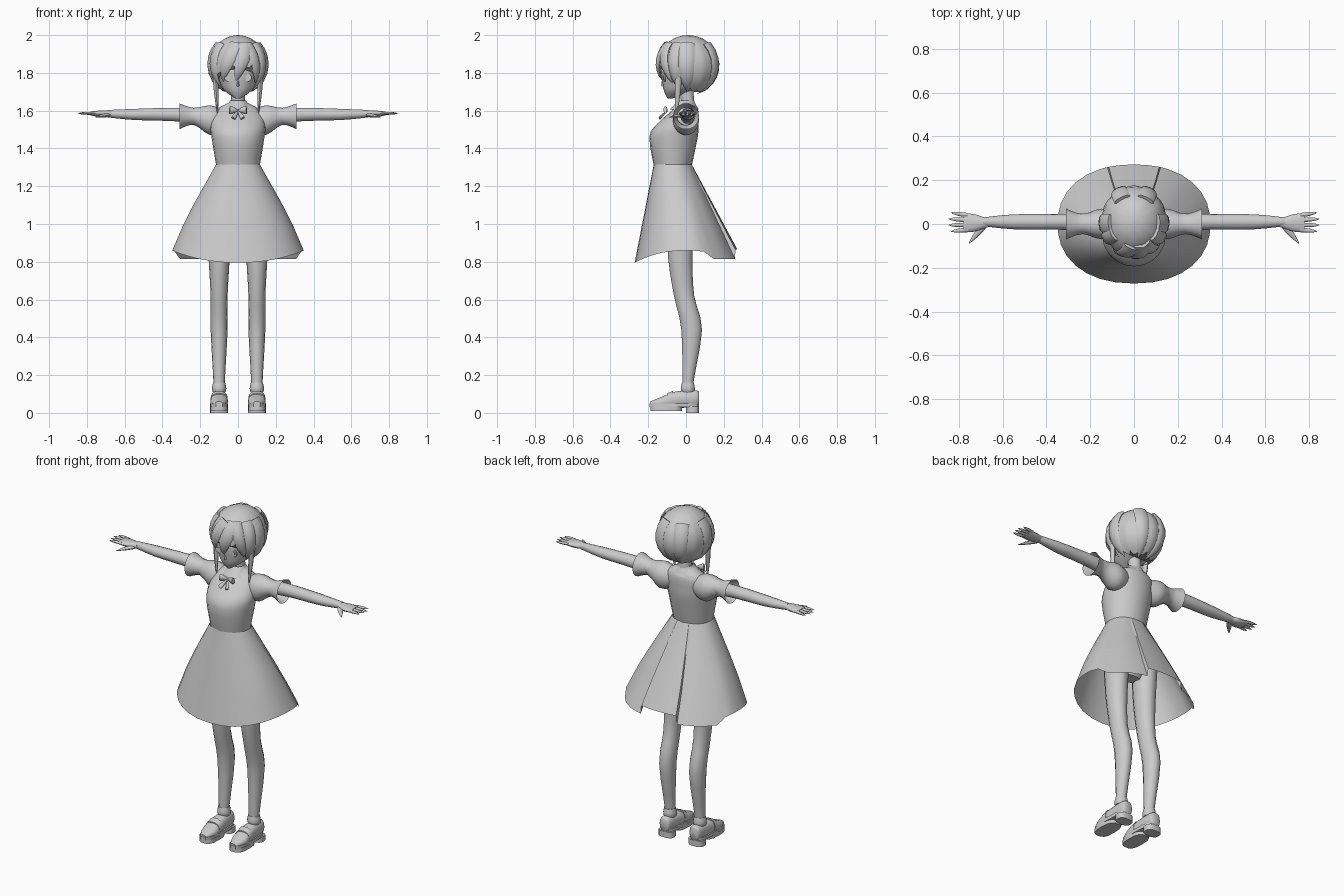
import bpy
import bmesh
from math import sin, cos, pi, radians, copysign
from mathutils import Vector

cube = bpy.data.objects.get("Cube")
if cube:
    bpy.data.objects.remove(cube)

# One shared flat colour
GREY = (.6, .6, .6, 1)
grey_material = bpy.data.materials.new("light_grey")
grey_material.use_nodes = True
grey_material.diffuse_color = GREY
shader = grey_material.node_tree.nodes["Principled BSDF"]
shader.inputs["Base Color"].default_value = GREY


def rounded(value, power):
    return copysign(abs(value) ** power, value)


def skin(name, rows, closed=True, capped=False, mirror=False, sharp=45):
    """Cover rows of points with quads and make a smooth-shaded object."""
    bm = bmesh.new()
    rings = [[bm.verts.new(point) for point in row] for row in rows]
    for low, high in zip(rings, rings[1:]):
        for i in range(len(low) if closed else len(low) - 1):
            j = (i + 1) % len(low)
            bm.faces.new((low[i], low[j], high[j], high[i]))
    if capped:
        bm.faces.new(rings[0])
        bm.faces.new(rings[-1])
    bmesh.ops.recalc_face_normals(bm, faces=bm.faces)
    mesh = bpy.data.meshes.new(name)
    bm.to_mesh(mesh)
    bm.free()
    mesh.materials.append(grey_material)
    mesh.shade_smooth()
    mesh.set_sharp_from_angle(angle=radians(sharp))
    obj = bpy.data.objects.new(name, mesh)
    bpy.context.collection.objects.link(obj)
    if mirror:
        obj.modifiers.new("mirror", "MIRROR")


def smooth_keys(keys, steps):
    """Fill in between key sections with a spline."""
    keys = [Vector((*key[:3], key[-1])) for key in keys]
    for i in range(len(keys) - 1):
        start, end = keys[i], keys[i + 1]
        leave = (end - keys[max(i - 1, 0)]) / 2
        arrive = (keys[min(i + 2, len(keys) - 1)] - start) / 2
        for step in range(steps):
            t = step / steps
            ease = t * t * (3 - 2 * t)
            yield (start.lerp(end, ease) + leave * t * (1 - t) ** 2
                   - arrive * t * t * (1 - t))
    yield keys[-1]


def loft(name, axis, keys, side=0, sides=14, steps=3, power=1, capped=True, mirror=False):
    """Key sections: position on axis, centre, radius, optional second radius."""
    rows = []
    for position, centre, wide, deep in smooth_keys(keys, steps):
        row = []
        for i in range(sides):
            angle = 2 * pi * i / sides
            u = side + wide * rounded(cos(angle), power)
            v = centre + deep * rounded(sin(angle), power)
            row.append({"x": (position, u, v), "y": (u, position, v), "z": (u, v, position)}[axis])
        rows.append(row)
    skin(name, rows, capped=capped, mirror=mirror)


def strand(name, path, up, width, depth, taper=2, mirror=False):
    """Flattened tube along a path that narrows to its tip."""
    path = [Vector(point) for point in path]
    rows = []
    for i, point in enumerate(path):
        along = path[min(i + 1, len(path) - 1)] - path[max(i - 1, 0)]
        across = along.cross(Vector(up)).normalized()
        out = across.cross(along).normalized()
        size = 1 - .93 * (i / (len(path) - 1)) ** taper
        rows.append([point + across * width * size * cos(k * pi / 4)
                     + out * depth * size * sin(k * pi / 4) for k in range(8)])
    skin(name, rows, capped=True, mirror=mirror)


def straight(root, tip, count=5):
    return [Vector(root).lerp(Vector(tip), i / count) for i in range(count + 1)]


# Legs and hips
loft("leg", "z", [(.06, .01, .03), (.16, .01, .03), (.44, .03, .045, .056), (.62, -.01, .045, .055),
                  (.82, -.03, .056, .066), (1.1, -.03, .07, .08)], side=.1, mirror=True)
loft("hips", "z", [(.97, -.03, .06, .04), (1.1, -.04, .15, .09), (1.3, -.07, .11, .09)])

# Shoes with socks, soles and heels
loft("sock_cuff", "z", [(.11, .01, .034), (.13, .01, .038), (.16, .01, .032)], side=.1, mirror=True)
loft("shoe_upper", "y", [(-.19, .05, .02, .01), (-.13, .055, .046, .03), (-.05, .07, .042, .045),
                         (.05, .075, .036, .045), (.07, .075, .025, .035)],
     side=.1, power=.8, mirror=True)
loft("shoe_band", "y", [(-.1, .06, .047, .044), (-.07, .07, .046, .047)],
     side=.1, power=.8, mirror=True)
for name, low, high, back, front in (("welt", .03, .05, .07, -.195), ("heel", 0, .035, .07, 0),
                                     ("front_sole", .01, .035, -.02, -.19)):
    middle, reach = (back + front) / 2, (back - front) / 2
    loft(name, "z", [(z, middle, .048, reach) for z in (low, high)],
         side=.1, steps=1, power=.7, mirror=True)

# Skirt: hem rises at the hips, drops behind them and steps up in a back panel
skirt_rows = []
for t in (0, .2, .45, .7, 1):
    bulge = 1 + .05 * sin(pi * t)
    row = []
    for degrees in (*range(0, 160, 12), 162, 163, 172, 180):
        angle = radians(degrees)
        hem_height = .795 + .065 * sin(angle) ** 2
        if degrees > 110:
            hem_height = .865 if degrees > 162 else .815
        hem = Vector((.35 * rounded(sin(angle), .9), -.272 * rounded(cos(angle), .9), hem_height))
        waist = Vector((hem.x / 3, hem.y * .37 - .07, 1.315))
        point = waist.lerp(hem, t)
        row.append((point.x * bulge, point.y, point.z))
    skirt_rows.append(row)
skin("skirt", skirt_rows, closed=False, mirror=True)

# Bodice, neck, collar and bow
loft("bodice", "z", [(1.305, -.07, .115, .1), (1.46, -.066, .14, .128), (1.53, -.043, .145, .11),
                     (1.6, -.005, .12, .07), (1.645, 0, .045, .04)], sides=20)
loft("neck", "z", [(1.58, .01, .045), (1.63, .01, .037), (1.74, 0, .036)])
loft("collar", "z", [(1.655, 0, .04), (1.605, -.01, .08)], steps=1, capped=False)
strand("bow_loop", straight((.045, -.11, 1.605), (0, -.1, 1.6)), (0, -1, 0), .02, .01, mirror=True)
strand("bow_tail", straight((.025, -.14, 1.56), (0, -.1, 1.6)), (0, -1, 0), .012, .006, mirror=True)

# Puffed sleeves ending in flared cuffs
loft("sleeve", "x", [(.08, 1.55, .05, .06), (.15, 1.55, .07, .08), (.235, 1.57, .046),
                     (.31, 1.57, .07)], capped=False, mirror=True)

# Arms and hands
loft("arm", "x", [(.18, 1.57, .04), (.35, 1.58, .036), (.55, 1.58, .034, .03), (.69, 1.584, .02)],
     side=.01, mirror=True)
loft("palm", "x", [(.67, 1.584, .02, .017), (.73, 1.583, .04, .018), (.78, 1.585, .043, .01)],
     side=.005, mirror=True)
for i, name in enumerate(("index_finger", "middle_finger", "ring_finger", "little_finger")):
    across = .022 * i - .026
    length = .095 - .012 * abs(i - 1.5)
    strand(name, straight((.76, across, 1.586), (.76 + length, across * 1.3, 1.586)),
           (0, 0, 1), .01, .008, taper=4, mirror=True)
strand("thumb", straight((.69, -.01, 1.577), (.755, -.09, 1.566)),
       (0, 0, 1), .016, .011, mirror=True)

# Face
loft("head", "z", [(1.664, -.085, .012), (1.7, -.05, .065), (1.74, -.014, .095, .11),
                   (1.82, 0, .118, .128), (1.93, 0, .08)], sides=20)
strand("nose", straight((0, -.118, 1.73), (0, -.122, 1.77)), (0, -1, 0), .008, .013)
for name, front, size in (("eye", -.117, .022), ("iris", -.12, .012)):
    loft(name, "y", [(front, 1.775, size), (front + .008, 1.775, size)],
         side=.05, steps=1, mirror=True)


def hair_point(turn, drop, swell=1):
    """Point on the hair: turn from the front towards +x, drop from the crown, in degrees."""
    a, b = radians(turn), radians(drop)
    flat = sin(b) * swell
    return Vector((.15 * flat * sin(a), .012 - .163 * flat * cos(a), 1.84 + .16 * cos(b)))


# Hair cap: grooved, cut high over the face, with a jagged edge
cap_rows = []
for step in range(11):
    row = []
    for i in range(48):
        turn = i * 360 / 48
        back = min(1, .75 * (1 - cos(radians(turn))))
        edge = 90 + 60 * back - (8 if i % 4 == 0 else 0)
        groove = 1 + .002 * step * cos(i * pi / 2)
        row.append(hair_point(turn, 1 + edge * step / 10, groove))
    cap_rows.append(row)
skin("hair_cap", cap_rows, capped=True, sharp=35)

# Hair locks swept over the head: start turn, end turn, end drop, width
for name, start, end, drop, width, paired in (
        ("fringe_centre", 20, -5, 122, .04, False),
        ("fringe_right", -5, -40, 122, .04, False),
        ("fringe_left", 25, 50, 125, .035, False),
        ("temple_lock", 60, 62, 142, .035, True),
        ("side_lock", 85, 88, 150, .045, True),
        ("nape_lock", 150, 155, 160, .04, True)):
    path = []
    for i in range(8):
        t = i / 7
        path.append(hair_point(start + (end - start) * t, 45 + (drop - 45) * t, 1 - .03 * t))
    facing = hair_point((start + end) / 2, 90) - hair_point(0, 0)
    strand(name, path, (facing.x, facing.y, 0), width, .016, taper=3, mirror=paired)

# Long strands hanging beside the neck
strand("long_strand", straight((.12, -.04, 1.78), (.108, -.05, 1.575)),
       (1, 0, 0), .018, .014, mirror=True)
